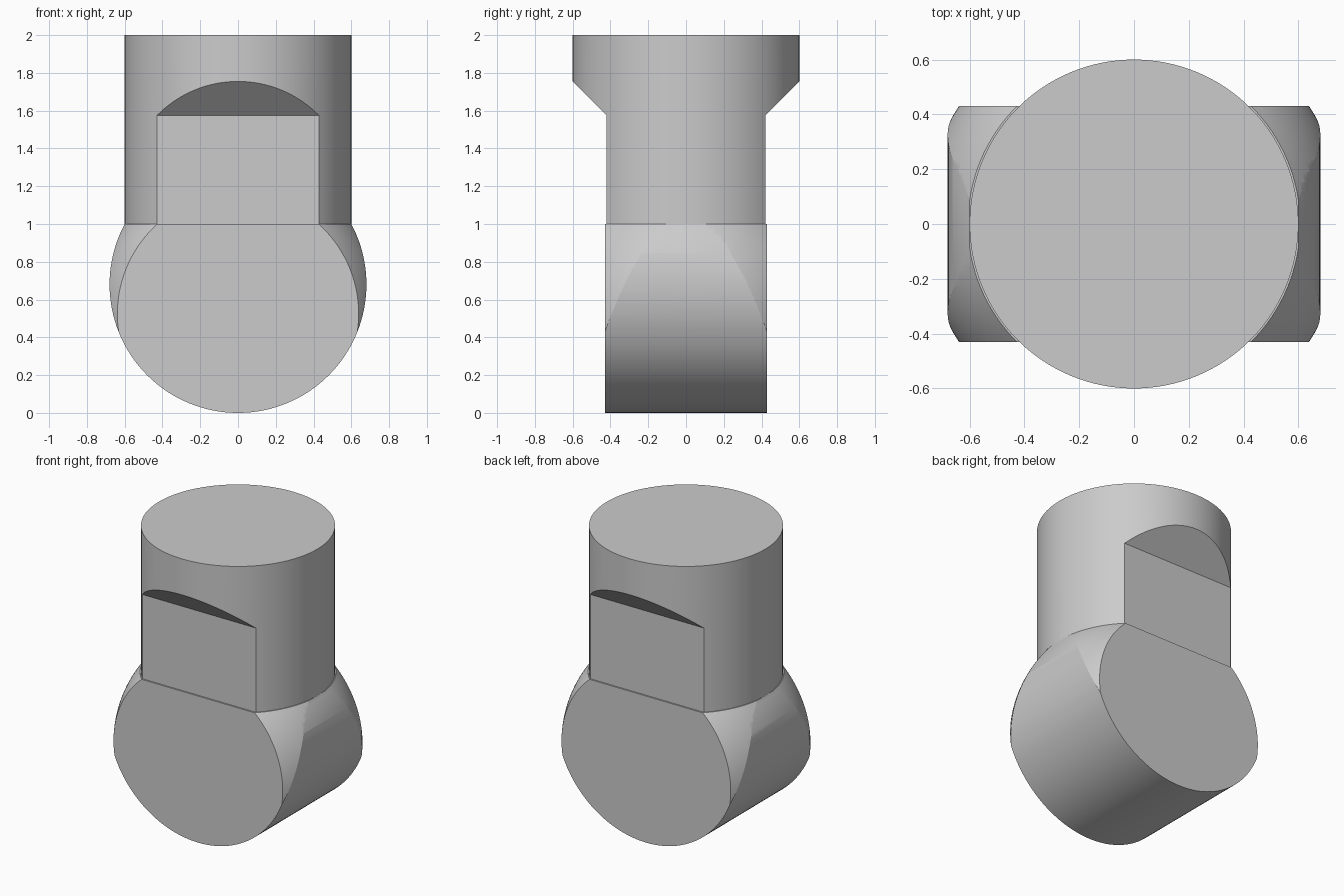
import bpy, bmesh, math
from mathutils import Matrix

if "Cube" in bpy.data.objects:
    bpy.data.objects.remove(bpy.data.objects["Cube"], do_unlink=True)

grey = bpy.data.materials.new("plain grey")
grey.use_nodes = True
colour = (0.6, 0.6, 0.6, 1)
grey.diffuse_color = colour
grey.node_tree.nodes["Principled BSDF"].inputs["Base Color"].default_value = colour


def new_object(name, bm):
    bmesh.ops.recalc_face_normals(bm, faces=bm.faces)
    mesh = bpy.data.meshes.new(name)
    bm.to_mesh(mesh)
    bm.free()
    mesh.materials.append(grey)
    obj = bpy.data.objects.new(name, mesh)
    bpy.context.collection.objects.link(obj)
    return obj


def cylinder(name, radius, depth, matrix):
    bm = bmesh.new()
    bmesh.ops.create_cone(bm, cap_ends=True, segments=128, radius1=radius,
                          radius2=radius, depth=depth, matrix=matrix)
    return new_object(name, bm)


def extrude_x(name, outline, half):
    """Solid from a (y, z) outline, running from -half to half in x."""
    bm = bmesh.new()
    face = bm.faces.new([bm.verts.new((-half, y, z)) for y, z in outline])
    made = bmesh.ops.extrude_face_region(bm, geom=[face])["geom"]
    verts = [v for v in made if isinstance(v, bmesh.types.BMVert)]
    bmesh.ops.translate(bm, verts=verts, vec=(2 * half, 0, 0))
    return new_object(name, bm)


def lathe(name, profile, steps=128):
    """Closed solid turned around z from (radius, z) points."""
    bm = bmesh.new()
    rings = [[bm.verts.new((r * math.cos(math.tau * i / steps),
                            r * math.sin(math.tau * i / steps), z))
              for i in range(steps)] for r, z in profile]
    for low, high in zip(rings, rings[1:]):
        for i in range(steps):
            j = (i + 1) % steps
            bm.faces.new((low[i], low[j], high[j], high[i]))
    bm.faces.new(rings[0])
    bm.faces.new(rings[-1])
    return new_object(name, bm)


def combine(target, tool, operation):
    """Apply a boolean and drop the tool."""
    mod = target.modifiers.new("Boolean", "BOOLEAN")
    mod.operation, mod.object, mod.solver = operation, tool, "EXACT"
    bpy.context.view_layer.objects.active = target
    bpy.ops.object.modifier_apply(modifier=mod.name)
    bpy.data.objects.remove(tool, do_unlink=True)


# Cross-wise barrel at the bottom, its upper corners rounded and its top cut flat
barrel = cylinder("barrel", 0.68, 0.86, Matrix.Translation((0, 0, 0.68))
                  @ Matrix.Rotation(math.pi / 2, 4, "X"))
centre, radius = 0.525, 0.77
heights = [-0.1 + 1.1 * i / 48 for i in range(49)]
dome = lathe("dome_cutter", [(math.sqrt(radius ** 2 - (z - centre) ** 2), z)
                             for z in heights])
combine(barrel, dome, "INTERSECT")

# Upright round stem, with two flats and sloped shoulders
stem = cylinder("stem", 0.6, 1.1, Matrix.Translation((0, 0, 1.45)))
side = [(0.42, 0.8), (0.42, 1.575), (0.7, 1.855), (0.7, 2.1)]
flats = extrude_x("flats_cutter", side + [(-y, z) for y, z in reversed(side)], 0.8)
combine(stem, flats, "INTERSECT")

# One solid body
combine(barrel, stem, "UNION")
barrel.name = "stem_and_barrel"
bpy.ops.object.select_all(action="DESELECT")
barrel.select_set(True)
bpy.context.view_layer.objects.active = barrel
bpy.ops.object.shade_smooth_by_angle(angle=math.radians(20))
